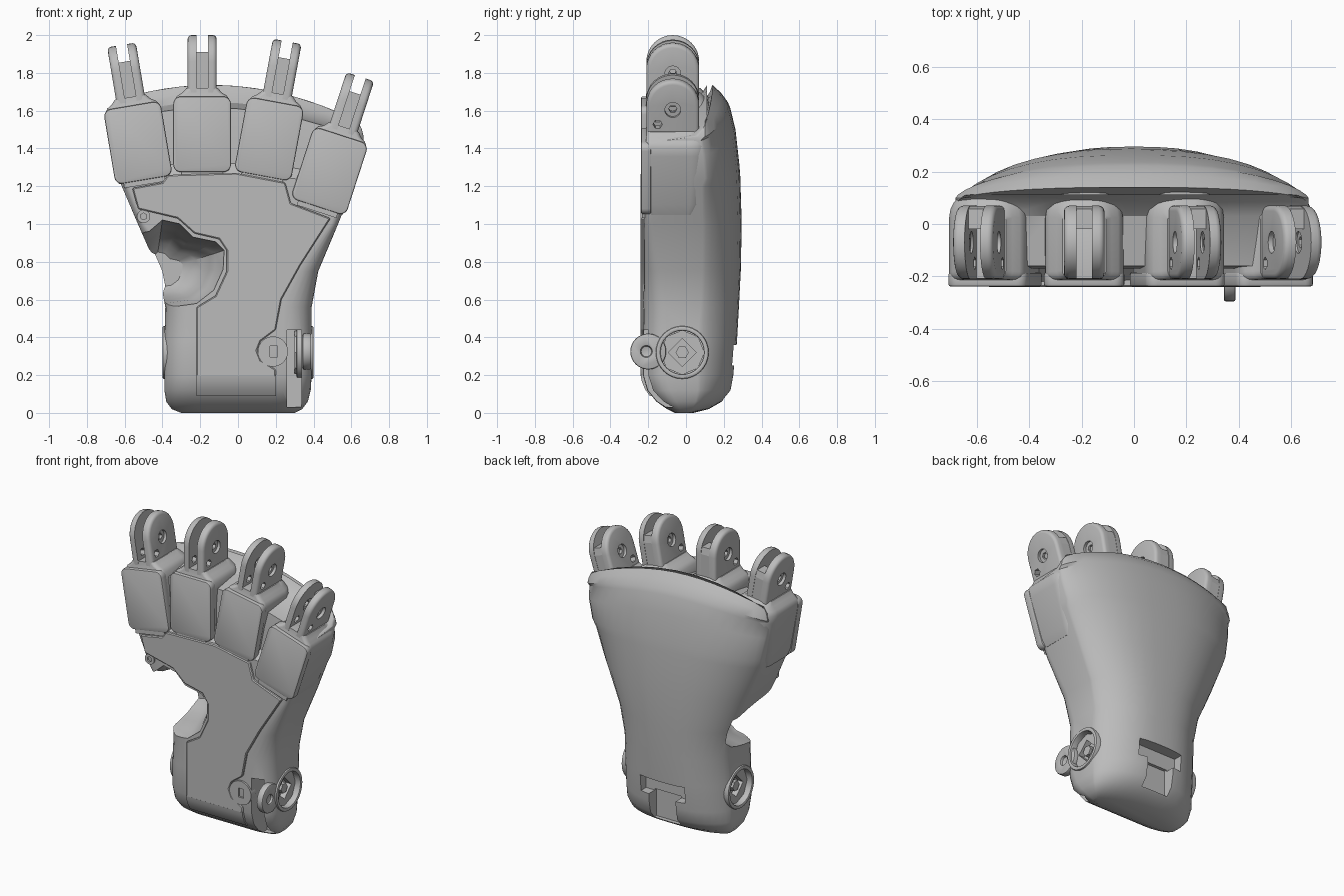
import bpy, bmesh, math
from mathutils import Matrix, Vector

if "Cube" in bpy.data.objects:
    bpy.data.objects.remove(bpy.data.objects["Cube"])

grey = bpy.data.materials.new("plain_grey")
grey.use_nodes = True
COLOUR = (0.5, 0.5, 0.5, 1)
grey.diffuse_color = COLOUR
grey.node_tree.nodes["Principled BSDF"].inputs["Base Color"].default_value = COLOUR


def finish(bm, name):
    bmesh.ops.recalc_face_normals(bm, faces=bm.faces)
    mesh = bpy.data.meshes.new(name)
    bm.to_mesh(mesh)
    bm.free()
    mesh.materials.append(grey)
    ob = bpy.data.objects.new(name, mesh)
    bpy.context.collection.objects.link(ob)
    return ob


def loft(name, rings):
    bm = bmesh.new()
    loops = [[bm.verts.new(p) for p in ring] for ring in rings]
    n = len(loops[0])
    for a, b in zip(loops, loops[1:]):
        for i in range(n):
            bm.faces.new((a[i], a[(i + 1) % n], b[(i + 1) % n], b[i]))
    bm.faces.new(loops[0])
    bm.faces.new(loops[-1])
    return finish(bm, name)


def plate(name, outline, y0, y1):
    return loft(name, [[(x, y, z) for x, z in outline] for y in (y0, y1)])


def box(name, lo, hi):
    return plate(name, [(lo[0], lo[2]), (hi[0], lo[2]), (hi[0], hi[2]), (lo[0], hi[2])], lo[1], hi[1])


def cylinder(name, centre, radius, depth, axis, sides=32):
    bm = bmesh.new()
    bmesh.ops.create_cone(bm, cap_ends=True, segments=sides, radius1=radius, radius2=radius, depth=depth)
    turn = Vector((0, 0, 1)).rotation_difference(Vector(axis)).to_matrix().to_4x4()
    bm.transform(Matrix.Translation(centre) @ turn)
    return finish(bm, name)


def apply(ob, kind, **settings):
    mod = ob.modifiers.new(kind, kind)
    for key, value in settings.items():
        setattr(mod, key, value)
    bpy.context.view_layer.objects.active = ob
    bpy.ops.object.modifier_apply(modifier=mod.name)


def cut(ob, *cutters):
    for c in cutters:
        apply(ob, "BOOLEAN", operation="DIFFERENCE", solver="EXACT", object=c)
        bpy.data.objects.remove(c)


def bevel(ob, width, segments=2, angle=0.6):
    apply(ob, "BEVEL", width=width, segments=segments, limit_method="ANGLE", angle_limit=angle)


def smooth(ob, angle=0.55):
    ob.data.polygons.foreach_set("use_smooth", [True] * len(ob.data.polygons))
    ob.data.set_sharp_from_angle(angle=angle)


def rounded(x0, x1, y0, y1, r_low, r_high, steps=5):
    pts = []
    corners = [(x1, y1, -1, -1, r_high), (x0, y1, 1, -1, r_high), (x0, y0, 1, 1, r_low), (x1, y0, -1, 1, r_low)]
    for k, (cx, cy, sx, sy, r) in enumerate(corners):
        for i in range(steps + 1):
            a = (k + i / steps) * math.pi / 2
            pts.append((cx + r * (sx + math.cos(a)), cy + r * (sy + math.sin(a))))
    return pts


# Palm body: domed back, flat front with rounded corners, arched top edge
def body_ring(z, xl, xr, yf, yb):
    mid = min(0.1, yf + 0.6 * (yb - yf))
    wrist = max(0, min(1, (1 - z) / 0.4))
    w, c = 0.04 + 0.11 * wrist, min(0.05 + 0.07 * wrist, (mid - yf) / 2)
    cx, half = (xl + xr) / 2, (xr - xl) / 2
    corner = [(w * (1 - math.sin(a)), c * (1 - math.cos(a))) for a in [math.pi * i / 12 for i in range(7)]]
    pts = [(xr - dx, yf + dy) for dx, dy in corner]
    for i in range(21):
        u = math.cos(math.pi * i / 20)
        pts.append((cx + half * u, mid + (yb - mid) * max(0, 1 - abs(u) ** 2.6) ** 0.7))
    pts += [(xl + dx, yf + dy) for dx, dy in reversed(corner)]
    pts += [(xl + w + (xr - xl - 2 * w) * i / 8, yf) for i in range(1, 8)]
    blend = max(0, min(1, (z - 1) / 0.73))
    return [(x, y, z - blend * (0.09 * x + 0.32 * x * x)) for x, y in pts]


ROWS = [(0, -.30, .30, -.06, .04), (.02, -.35, .34, -.10, .12), (.06, -.38, .37, -.157, .19),
        (.12, -.39, .385, -.205, .24), (.2, -.39, .39, -.228, .255), (.38, -.39, .39, -.228, .27),
        (.56, -.385, .39, -.225, .28), (.75, -.42, .425, -.222, .29), (1, -.53, .53, -.222, .295),
        (1.26, -.63, .61, -.222, .287), (1.32, -.64, .625, -.17, .282), (1.5, -.67, .66, -.17, .262),
        (1.61, -.68, .665, -.16, .235), (1.64, -.68, .665, .03, .222), (1.69, -.67, .655, .085, .185),
        (1.73, -.65, .63, .112, .14)]
body = loft("palm_body", [body_ring(*r) for r in ROWS])

# Thumb scoop, narrowing towards the back
SCOOP = [(-.6, .57), (-.36, .56), (-.22, .58), (-.13, .65), (-.08, .76), (-.075, .86), (-.12, .905),
         (-.24, .93), (-.31, 1.0), (-.4, 1.02), (-.47, .96), (-.53, .95), (-.7, .95)]
DEPTHS = [(-.4, 1.03), (-.2, 1), (-.14, .88), (-.05, .8), (.03, .7), (.09, .58), (.13, .4)]
cut(body, loft("scoop_cutter", [[(-.44 + (x + .44) * s, y, .74 + (z - .74) * s) for x, z in SCOOP]
                                for y, s in DEPTHS]))
# Wrist groove in front, stepped pocket behind
cut(body, box("groove_cutter", (.26, -.4, .03), (.335, -.06, .44)),
    box("pocket_upper_cutter", (-.165, .19, .25), (.165, .4, .36)),
    box("pocket_lower_cutter", (-.1, .17, .07), (.1, .4, .26)))
# Round wrist sockets
for s in (-1, 1):
    cut(body, cylinder("socket_cutter", (s * .39, -.02, .32), .12, .18, (1, 0, 0)))
smooth(body)

# Front cover following the scoop and the knuckles
COVER = [(-.22, .19), (.2, .19), (.2, .23), (.12, .28), (.1, .33), (.12, .38), (.2, .44), (.23, .6),
         (.33, .78), (.49, 1.03), (.28, 1.11), (.25, 1.22), (-.01, 1.27), (-.37, 1.26), (-.4, 1.22),
         (-.56, 1.19), (-.53, 1.08), (-.32, 1.03), (-.23, .95), (-.1, .92), (-.06, .86), (-.06, .75),
         (-.12, .62), (-.22, .56)]
cover = plate("palm_cover", COVER, -.24, -.2)
bevel(cover, .006, 1)
smooth(cover)
# Lower end of the cover, curving under the wrist
curl = loft("palm_cover_curl", [[(x, y + d, z) for x, d in ((-.22, 0), (.2, 0), (.2, .04), (-.22, .04))]
                                for y, z in ((-.24, .2), (-.235, .17), (-.217, .125), (-.192, .09))])
smooth(curl)

# Wrist details: socket rings and hubs, lock boss, front tab
for s, side in ((-1, "right"), (1, "left")):
    ring = cylinder(side + "_socket_ring", (s * .355, -.02, .32), .14, .09, (1, 0, 0))
    cut(ring, cylinder("ring_cutter", (s * .355, -.02, .32), .115, .2, (1, 0, 0)))
    bevel(ring, .008)
    smooth(ring)
    hub = cylinder(side + "_socket_floor", (s * .33, -.02, .32), .118, .06, (1, 0, 0), 8)
    cut(hub, cylinder("hub_cutter", (s * .35, -.02, .32), .075, .06, (1, 0, 0), 4))
    cylinder(side + "_socket_pin", (s * .335, -.02, .32), .035, .05, (1, 0, 0), 6)
boss = cylinder("lock_boss", (.185, -.215, .325), .08, .05, (0, 1, 0))
cut(boss, box("lock_cutter", (.17, -.3, .295), (.21, -.215, .355)))
smooth(boss)
tab = cylinder("wrist_tab", (.365, -.2, .325), .095, .045, (1, 0, 0))
cut(tab, cylinder("tab_cutter", (.39, -.21, .325), .03, .04, (1, 0, 0), 16))
bevel(tab, .008)
smooth(tab)

# Thumb hinge ring and screw
hinge = cylinder("thumb_hinge_ring", (-.32, -.05, .565), .05, .04, (0, 0, 1))
cut(hinge, cylinder("hinge_cutter", (-.32, -.05, .58), .03, .05, (0, 0, 1), 16))
smooth(hinge)
screw = cylinder("thumb_screw_boss", (-.5, -.2, 1.04), .035, .06, (0, 1, 0), 24)
cut(screw, cylinder("screw_cutter", (-.5, -.23, 1.04), .018, .03, (0, 1, 0), 6))
smooth(screw)


# Side profile of a hinge ear, shrunk by an inset
def ear_ring(x, inset):
    r = .14 - inset
    arc = [(-.07 + r * math.cos(math.pi * i / 16), .385 + r * math.sin(math.pi * i / 16)) for i in range(17)]
    return [(x, y, z) for y, z in [(-.07 + r, .15)] + arc + [(-.07 - r, .15)]]


SECTIONS = [(-.2, .135, -.2, .06, .05), (-.14, .146, -.215, .1, .08), (.13, .15, -.215, .128, .1),
            (.18, .147, -.215, .125, .1), (.205, .13, -.212, .115, .09), (.22, .105, -.21, .1, .075),
            (.245, .083, -.208, .075, .06)]
EAR = [(.03, 0), (.057, 0), (.067, .003), (.074, .01), (.077, .02)]
WEB = [(-.02, .15), (.068, .15), (.068, .39), (.058, .435), (-.02, .435)]


# One upright finger root: padded knuckle block with a pair of hinge ears
def finger_parts(name):
    knuckle = loft(name + "_knuckle", [[(px, py, h) for px, py in rounded(-w, w, a, b, .03, r)]
                                       for h, w, a, b, r in SECTIONS])
    smooth(knuckle, 0.8)
    pad = plate(name + "_pad", rounded(-.153, .153, -.2, .2, .04, .04), -.238, -.185)
    bevel(pad, .008)
    smooth(pad)
    parts = [knuckle, pad, box(name + "_pad_lip", (-.11, -.232, -.225), (.11, -.18, -.19)),
             loft(name + "_hinge_web", [[(px, py, pz) for py, pz in WEB] for px in (-.04, .04)])]
    for s, side in ((-1, "right"), (1, "left")):
        ear = loft(f"{name}_{side}_hinge_ear", [ear_ring(s * px, inset) for px, inset in EAR])
        cut(ear, cylinder("pin_cutter", (s * .05, -.07, .365), .042, .1, (1, 0, 0), 24),
            cylinder("small_pin_cutter", (s * .05, -.15, .285), .025, .1, (1, 0, 0), 6))
        smooth(ear)
        bolt = cylinder(f"{name}_{side}_hinge_bolt", (s * .048, -.07, .365), .044, .02, (1, 0, 0), 24)
        cut(bolt, cylinder("bolt_cutter", (s * .05, -.07, .365), .022, .05, (1, 0, 0), 6))
        parts += [ear, bolt]
    return parts


# Four fingers fanned across the palm
FINGERS = {"index": (-.53, 1.43, -9.5), "middle": (-.19, 1.475, 0),
           "ring": (.165, 1.45, 10.5), "little": (.485, 1.28, 18)}
for name, (x, z, tilt) in FINGERS.items():
    place = Matrix.Translation((x, 0, z)) @ Matrix.Rotation(math.radians(tilt), 4, "Y")
    for part in finger_parts(name):
        part.data.transform(place)
